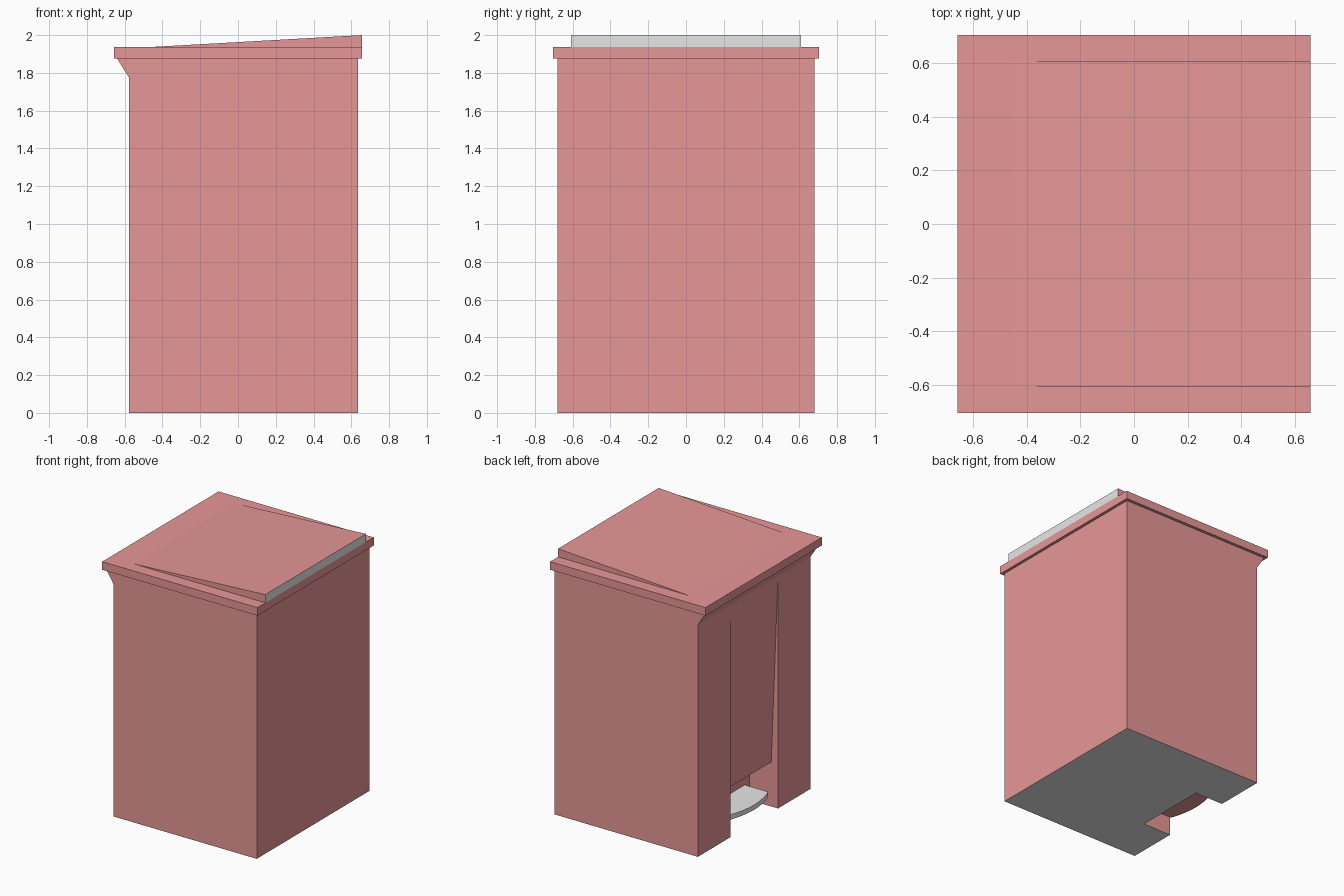
import bpy, bmesh
from mathutils import Vector

cube = bpy.data.objects.get("Cube")
if cube:
    bpy.data.objects.remove(cube, do_unlink=True)


def material(name, rgb):
    m = bpy.data.materials.new(name)
    m.use_nodes = True
    m.diffuse_color = (*rgb, 1)
    m.node_tree.nodes["Principled BSDF"].inputs["Base Color"].default_value = (*rgb, 1)
    return m


RED = material("dusty red", (0.8, 0.31, 0.31))
GREY = material("light grey", (0.8, 0.8, 0.8))


def prism(name, outline, offset):
    """Extrude a closed 3D outline along an offset vector."""
    bm = bmesh.new()
    face = bm.faces.new([bm.verts.new(p) for p in outline])
    ext = bmesh.ops.extrude_face_region(bm, geom=[face], use_keep_orig=True)
    verts = [g for g in ext["geom"] if isinstance(g, bmesh.types.BMVert)]
    bmesh.ops.translate(bm, verts=verts, vec=Vector(offset))
    bmesh.ops.recalc_face_normals(bm, faces=bm.faces)
    mesh = bpy.data.meshes.new(name)
    bm.to_mesh(mesh)
    bm.free()
    obj = bpy.data.objects.new(name, mesh)
    bpy.context.collection.objects.link(obj)
    mesh.materials.append(RED)
    mesh.materials.append(GREY)
    return obj


def side_profile(name, points, half_width):
    """Prism from an x-z profile, centred across y."""
    return prism(name, [(x, -half_width, z) for x, z in points], (0, 2 * half_width, 0))


def paint_grey(obj, rule):
    for p in obj.data.polygons:
        p.material_index = 1 if rule(p) else 0


# Body with a flared lip above the pedal side
body = side_profile("bin_body", [(-0.577, 0), (0.635, 0), (0.635, 1.875),
                                 (-0.64, 1.875), (-0.577, 1.775)], 0.68)

# Pedal recess: slanted panel above a deeper foot notch
cutter = side_profile("recess_cutter", [(-0.336, -0.1), (-0.336, 0.34), (-0.52, 0.34),
                                        (-0.5765, 1.765), (-0.75, 1.68), (-0.75, -0.1)], 0.288)
cutter.hide_render = True
mod = body.modifiers.new("recess", "BOOLEAN")
mod.operation = "DIFFERENCE"
mod.solver = "EXACT"
mod.object = cutter
bpy.context.view_layer.objects.active = body
bpy.ops.object.modifier_apply(modifier=mod.name)
bpy.data.objects.remove(cutter, do_unlink=True)
paint_grey(body, lambda p: p.normal.z < -0.9 and p.center.z < 0.01)

# Lid slab and the shallow wedge on top of it
side_profile("lid", [(-0.657, 1.875), (0.657, 1.875), (0.657, 1.937), (-0.657, 1.937)], 0.703)
wedge = side_profile("lid_wedge", [(-0.46, 1.937), (0.657, 1.937), (0.657, 2.0)], 0.608)
paint_grey(wedge, lambda p: p.normal.x > 0.9)

# Foot pedal with a curved front edge
half, steps = 0.23, 12
arc = []
for i in range(steps + 1):
    t = -1 + 2 * i / steps
    arc.append((-0.535 - 0.042 * (1 - t * t), t * half, 0.1))
pedal = prism("foot_pedal", [(-0.336, -half, 0.1)] + arc + [(-0.336, half, 0.1)], (0, 0, 0.038))
paint_grey(pedal, lambda p: p.normal.z > -0.9)
